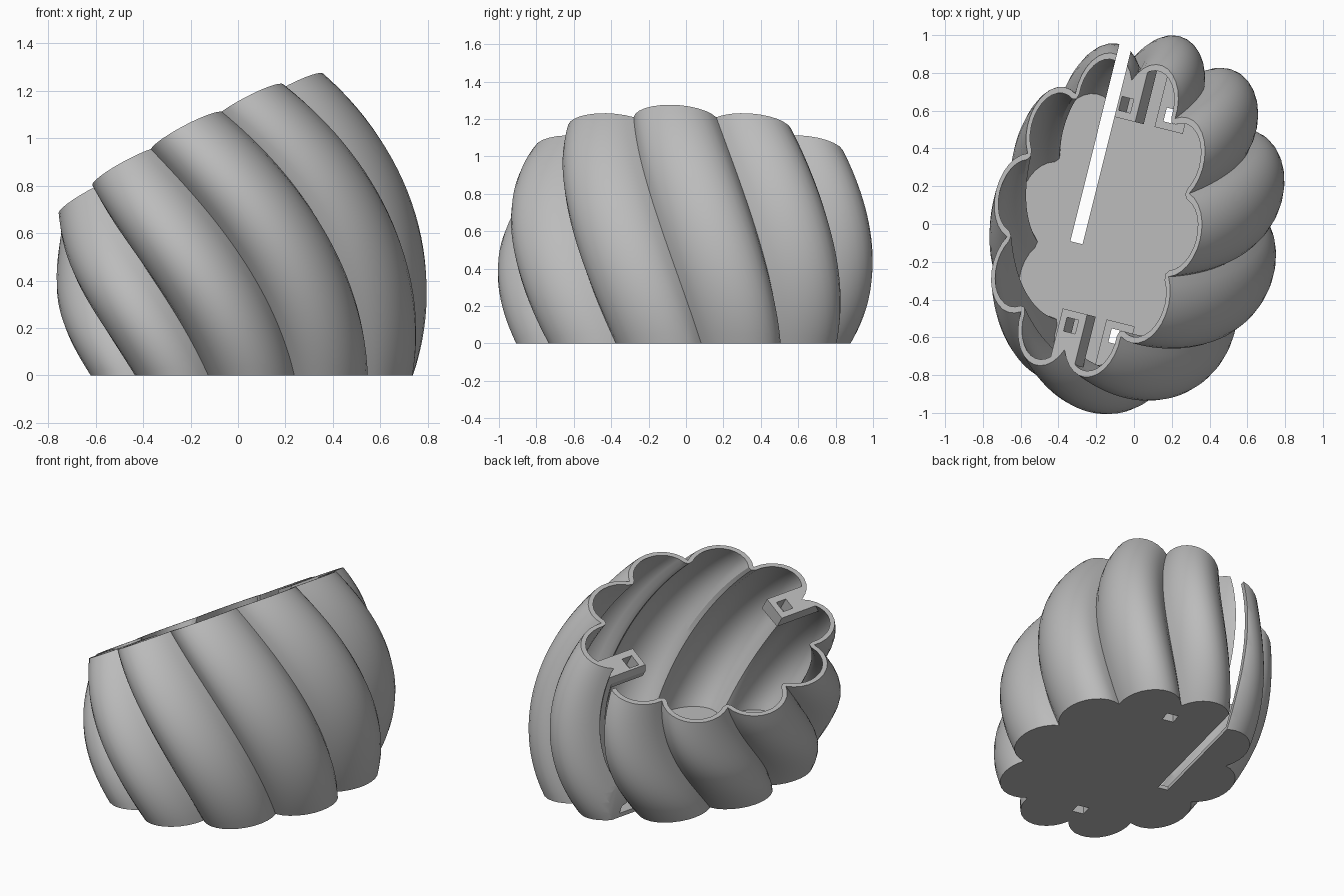
import bpy, bmesh
from math import sin, cos, radians, pi
from mathutils import Matrix

if "Cube" in bpy.data.objects:
    bpy.data.objects.remove(bpy.data.objects["Cube"], do_unlink=True)

LOBES, STEPS, LEVELS = 10, 12, 28
BEND, TWIST, TURN = radians(30), radians(-36), radians(-14)
ARC_R, BASE_U = 1.91, 0.06
LOBE_R, LOBE_DIST, LOBE_HALF = 0.316, 0.884, radians(77.7)
WALL = 0.045

grey = bpy.data.materials.new("plain_grey")
grey.use_nodes = True
grey.diffuse_color = (0.5, 0.5, 0.5, 1)
grey.node_tree.nodes["Principled BSDF"].inputs["Base Color"].default_value = (0.5, 0.5, 0.5, 1)


def bend(p, q, t):
    """Carry a point of a straight unit-high column onto the leaning arc."""
    f = BEND * t
    return (BASE_U - ARC_R * (1 - cos(f)) + p * cos(f), q, ARC_R * sin(f) + p * sin(f))


def section(wall):
    """Scalloped unit outline, moved inward by the wall thickness."""
    pts = []
    for k in range(LOBES):
        mid = 2 * pi * k / LOBES
        for i in range(STEPS + (1 if wall else 0)):
            a = mid + LOBE_HALF * (2 * i / STEPS - 1)
            r = LOBE_R - wall
            pts.append((LOBE_DIST * cos(mid) + r * cos(a), LOBE_DIST * sin(mid) + r * sin(a)))
        if wall:
            cusp = mid + pi / LOBES
            pts.append(((1 - wall) * cos(cusp), (1 - wall) * sin(cusp)))
    return pts


def finish(name, bm):
    bmesh.ops.recalc_face_normals(bm, faces=bm.faces)
    bm.transform(Matrix.Rotation(TURN, 4, "Z"))
    mesh = bpy.data.meshes.new(name)
    bm.to_mesh(mesh)
    bm.free()
    mesh.materials.append(grey)
    ob = bpy.data.objects.new(name, mesh)
    bpy.context.collection.objects.link(ob)
    return ob


def twisted_body(name, wall, t0, t1):
    """Solid lobed column: twisted, bulged and bent."""
    bm = bmesh.new()
    rings = []
    for j in range(LEVELS + 1):
        t = t0 + (t1 - t0) * j / LEVELS
        swell = 1 + 0.56 * t * (1 - t)
        a, b = (0.575 - 0.04 * t) * swell, (0.76 - 0.025 * t) * swell
        c, s = cos(TWIST * t), sin(TWIST * t)
        rings.append([bm.verts.new(bend(a * (x * c - y * s), b * (x * s + y * c), t))
                      for x, y in section(wall)])
    for low, high in zip(rings, rings[1:]):
        for i in range(len(low)):
            n = (i + 1) % len(low)
            bm.faces.new((low[i], low[n], high[n], high[i]))
    bm.faces.new(rings[0])
    bm.faces.new(rings[-1])
    return finish(name, bm)


def block(name, p, q, t, bent=True):
    """Box given by its ranges, bent along with the column if wanted."""
    bm = bmesh.new()
    bmesh.ops.create_cube(bm, size=1)
    for v in bm.verts:
        co = [lo + (hi - lo) * (c + 0.5) for c, (lo, hi) in zip(v.co, (p, q, t))]
        v.co = bend(*co) if bent else co
    return finish(name, bm)


def subtract(target, cutter):
    mod = target.modifiers.new("cut", "BOOLEAN")
    mod.operation, mod.solver, mod.object = "DIFFERENCE", "EXACT", cutter
    bpy.context.view_layer.objects.active = target
    bpy.ops.object.modifier_apply(modifier=mod.name)
    bpy.data.objects.remove(cutter, do_unlink=True)


bowl = twisted_body("twisted_bowl", 0, 0, 1)
cavity = twisted_body("cavity", WALL, 0.03, 1.04)

# Brackets at rim and floor are left standing when the cavity is taken out
holes = []
for side in (-1, 1):
    reach = sorted((side * 0.525, side * 1.2))
    hole = sorted((side * 0.565, side * 0.64))
    for shift, span in ((0.01, (0.915, 1.2)), (0, (-0.1, 0.085))):
        subtract(cavity, block("bracket", (shift - 0.077, shift + 0.077), reach, span))
        through = (span[0] - 0.03, span[1] + 0.03)
        holes.append(block("bracket_hole", (shift - 0.037, shift + 0.037), hole, through))

subtract(bowl, cavity)
for h in holes:
    subtract(bowl, h)

# Upright slot through the floor and the back wall
subtract(bowl, block("slot", (-0.305, -0.238), (-0.17, 1.3), (-0.2, 1.6), bent=False))

bpy.ops.object.select_all(action="DESELECT")
bowl.select_set(True)
bpy.context.view_layer.objects.active = bowl
bpy.ops.object.shade_smooth_by_angle(angle=radians(30))
